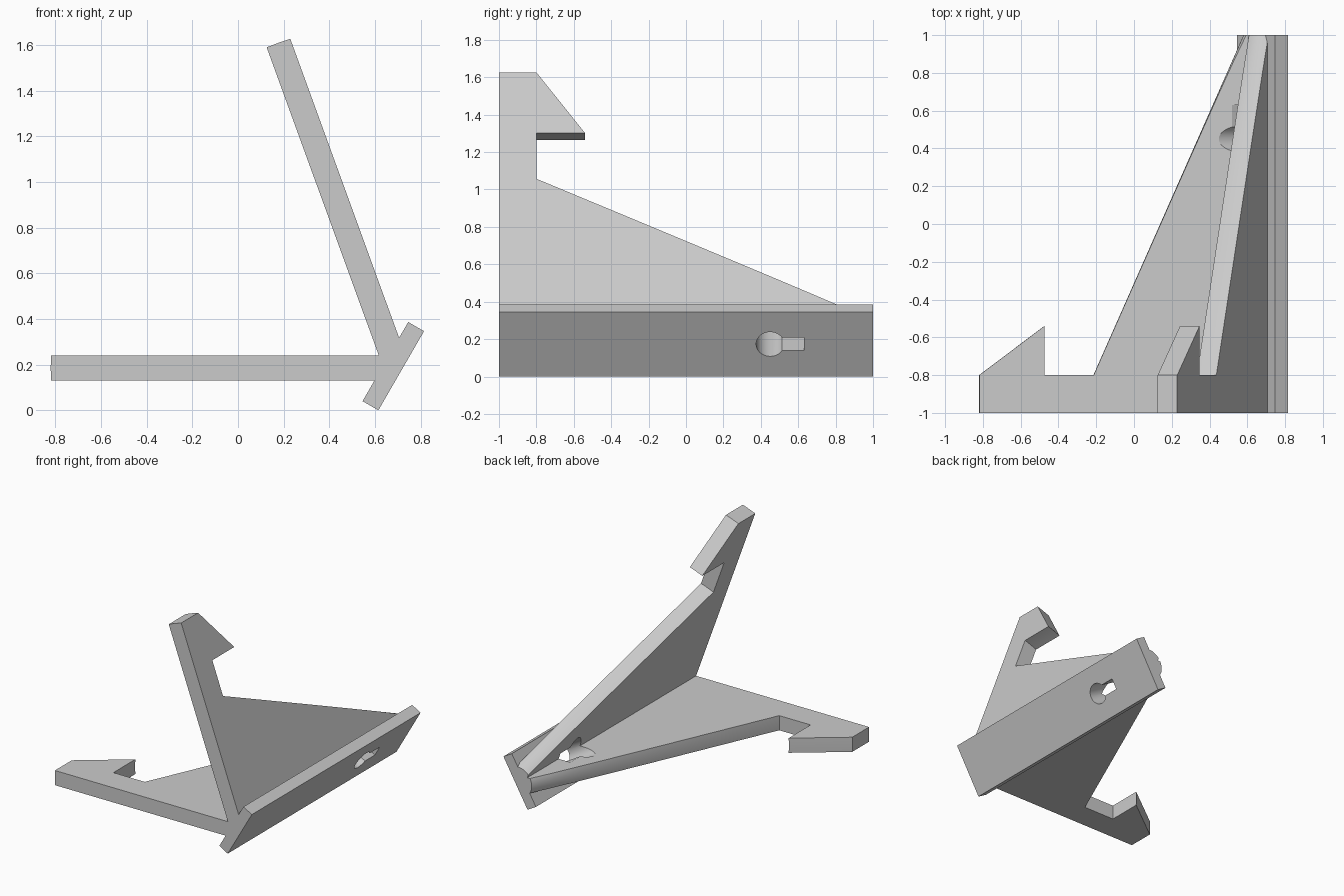
import bpy
import bmesh
from math import radians, cos, sin, sqrt
from mathutils import Vector, Matrix

cube = bpy.data.objects.get("Cube")
if cube:
    bpy.data.objects.remove(cube, do_unlink=True)

# Single grey material
grey = bpy.data.materials.new("light_grey")
grey.use_nodes = True
colour = (0.6, 0.6, 0.6, 1)
grey.diffuse_color = colour
grey.node_tree.nodes["Principled BSDF"].inputs["Base Color"].default_value = colour

HUB = Vector((0.695, 0, 0.185))       # where both arms meet
PLATE = Vector((0.68, 0, 0.193))      # centre of the mounting plate
HALF = 0.055                          # half thickness of an arm


def finish(name, bm):
    bmesh.ops.recalc_face_normals(bm, faces=bm.faces)
    mesh = bpy.data.meshes.new(name)
    bm.to_mesh(mesh)
    bm.free()
    mesh.materials.append(grey)
    obj = bpy.data.objects.new(name, mesh)
    bpy.context.collection.objects.link(obj)
    return obj


def box(name, size, matrix):
    bm = bmesh.new()
    bmesh.ops.create_cube(bm, size=1, matrix=matrix @ Matrix.Diagonal((*size, 1)))
    return finish(name, bm)


def arm(name, angle):
    """Hooked slab whose outer rim is turned about the hub's y axis."""
    inner = 0.03
    hook = [(inner, -1), (1.515, -1), (1.515, -0.8), (1.17, -0.54), (1.17, -0.8)]
    slope = [(0.91 - 0.795 * i / 12, -0.8 + 1.8 * i / 12) for i in range(13)]
    profile = hook + slope + [(inner, 1)]
    along = Vector((cos(angle), 0, sin(angle)))
    across = Vector((-sin(angle), 0, cos(angle)))
    bm = bmesh.new()
    rings = []
    steps = 10
    for k in range(steps + 1):
        s = HALF * (2 * k / steps - 1)
        ring = []
        for r, y in profile:
            reach = r if r == inner else sqrt(r * r - s * s)
            ring.append(bm.verts.new(HUB + along * reach + across * s + Vector((0, y, 0))))
        rings.append(ring)
    bm.faces.new(rings[0])
    bm.faces.new(rings[-1])
    n = len(profile)
    for a, b in zip(rings, rings[1:]):
        for i in range(n):
            j = (i + 1) % n
            bm.faces.new((a[i], a[j], b[j], b[i]))
    return finish(name, bm)


def combine(target, other, operation):
    mod = target.modifiers.new(operation.lower(), 'BOOLEAN')
    mod.operation = operation
    mod.solver = 'EXACT'
    mod.object = other
    bpy.ops.object.select_all(action='DESELECT')
    bpy.context.view_layer.objects.active = target
    target.select_set(True)
    bpy.ops.object.modifier_apply(modifier=mod.name)
    bpy.data.objects.remove(other, do_unlink=True)


# Mounting plate, local x along its normal
tilt = Matrix.Translation(PLATE) @ Matrix.Rotation(radians(30), 4, 'Y')
bracket = box("hook_bracket", (0.08, 2, 0.4), tilt)

# Two hooked arms
combine(bracket, arm("lower_arm", radians(180)), 'UNION')
combine(bracket, arm("upper_arm", radians(110)), 'UNION')

# Keyhole: round opening and narrow slot through the plate and arm roots
bm = bmesh.new()
bmesh.ops.create_cone(
    bm, cap_ends=True, segments=48, radius1=0.075, radius2=0.075, depth=1.2,
    matrix=tilt @ Matrix.Translation((-0.4, 0.45, 0)) @ Matrix.Rotation(radians(90), 4, 'Y'))
combine(bracket, finish("keyhole_round", bm), 'DIFFERENCE')
slot = box("keyhole_slot", (1.2, 0.18, 0.08), tilt @ Matrix.Translation((-0.4, 0.54, 0)))
combine(bracket, slot, 'DIFFERENCE')

# Smooth the curved rims, keep the rest crisp
bpy.ops.object.select_all(action='DESELECT')
bracket.select_set(True)
bpy.context.view_layer.objects.active = bracket
bpy.ops.object.shade_smooth_by_angle(angle=radians(20))
